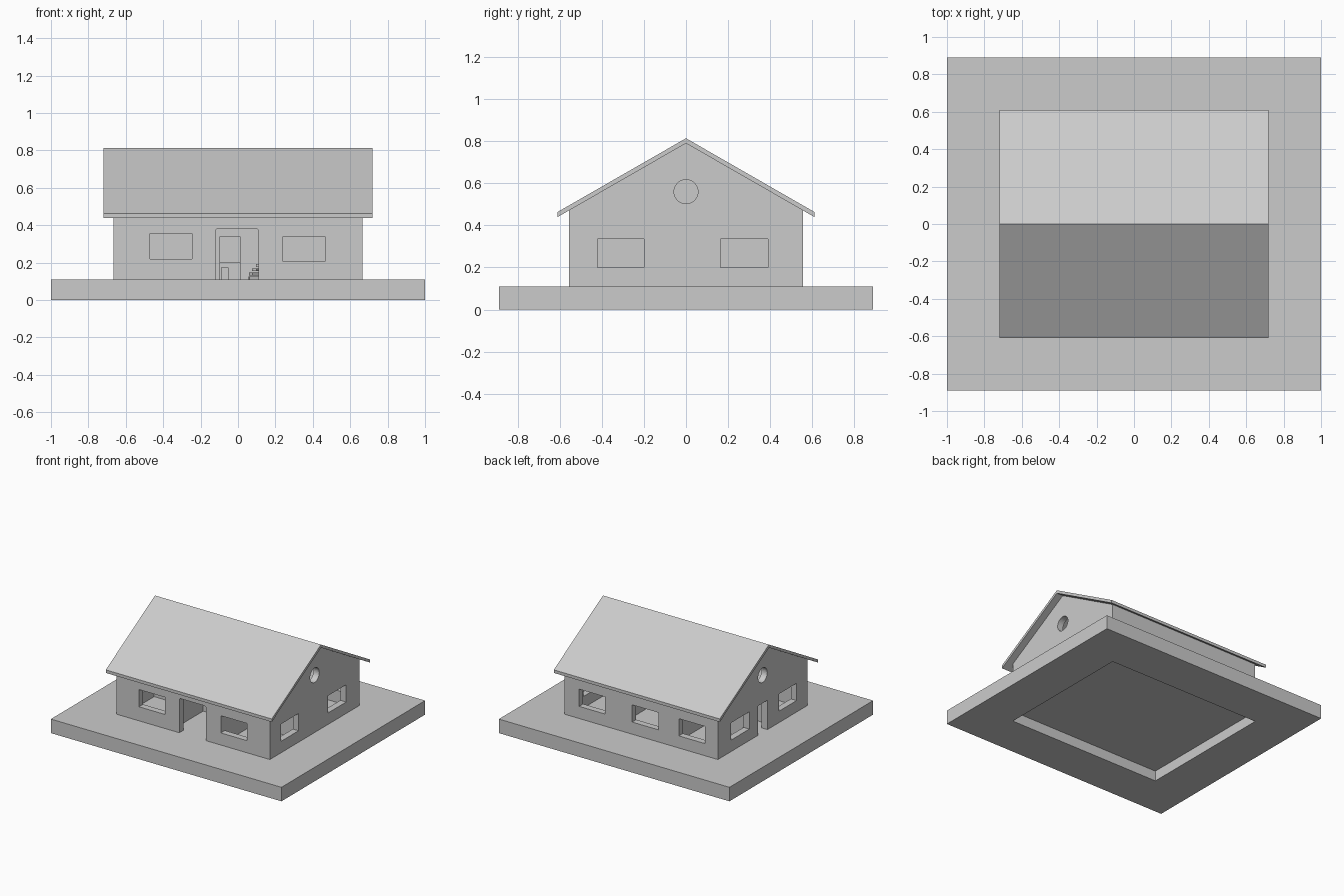
import bpy, bmesh, math
from mathutils import Matrix

cube = bpy.data.objects.get("Cube")
if cube:
    bpy.data.objects.remove(cube, do_unlink=True)

grey = bpy.data.materials.new("light_grey")
grey.use_nodes = True
grey.diffuse_color = (0.6, 0.6, 0.6, 1)
grey.node_tree.nodes["Principled BSDF"].inputs["Base Color"].default_value = (0.6, 0.6, 0.6, 1)


def finish(name, bm):
    bmesh.ops.recalc_face_normals(bm, faces=bm.faces)
    mesh = bpy.data.meshes.new(name)
    bm.to_mesh(mesh)
    bm.free()
    mesh.materials.append(grey)
    ob = bpy.data.objects.new(name, mesh)
    bpy.context.collection.objects.link(ob)
    return ob


def box(name, x0, x1, y0, y1, z0, z1):
    bm = bmesh.new()
    size = Matrix.Diagonal((x1 - x0, y1 - y0, z1 - z0, 1))
    place = Matrix.Translation(((x0 + x1) / 2, (y0 + y1) / 2, (z0 + z1) / 2))
    bmesh.ops.create_cube(bm, size=1, matrix=place @ size)
    return finish(name, bm)


def prism(name, profile, x0, x1):
    """Extrude a (y, z) profile along x."""
    bm = bmesh.new()
    face = bm.faces.new([bm.verts.new((x0, y, z)) for y, z in profile])
    ext = bmesh.ops.extrude_face_region(bm, geom=[face])
    verts = [v for v in ext["geom"] if isinstance(v, bmesh.types.BMVert)]
    bmesh.ops.translate(bm, verts=verts, vec=(x1 - x0, 0, 0))
    return finish(name, bm)


def cut(ob, cutters):
    """Subtract the cutters, bake the result and remove them."""
    for c in cutters:
        c.hide_render = True
        mod = ob.modifiers.new("cut", 'BOOLEAN')
        mod.operation, mod.solver, mod.object = 'DIFFERENCE', 'EXACT', c
    graph = bpy.context.evaluated_depsgraph_get()
    mesh = bpy.data.meshes.new_from_object(ob.evaluated_get(graph))
    ob.modifiers.clear()
    ob.data = mesh
    mesh.materials.clear()
    mesh.materials.append(grey)
    for c in cutters:
        bpy.data.objects.remove(c, do_unlink=True)


# Main dimensions
GROUND, CEILING = 0.11, 0.42
WX, WY, T = 0.665, 0.555, 0.05
RIDGE, SLOPE, ROOF_T = 0.79, 0.574, 0.024
IX, IY = WX - T, WY - T


def roof_z(y):
    return RIDGE - abs(y) * SLOPE


# Plinth, hollow under the house
plinth = box("plinth", -1, 1, -0.89, 0.89, 0, GROUND)
cut(plinth, [box("plinth_hollow", -WX, WX, -WY, WY, -0.1, 0.08)])

# Outer walls with gables
walls = prism("outer_walls", [(-WY, GROUND), (WY, GROUND), (WY, roof_z(WY)),
                              (0, RIDGE), (-WY, roof_z(WY))], -WX, WX)
cutters = [box("rooms", -IX, IX, -IY, IY, 0.05, CEILING),
           box("attic", -IX, IX, -IY, IY, CEILING + 0.02, 1)]

# Front windows, back windows
for x0, x1, z0, z1 in ((-0.47, -0.245, 0.22, 0.355), (0.24, 0.465, 0.205, 0.34)):
    cutters.append(box("front_window", x0, x1, -0.7, -0.48, z0, z1))
for x in (-0.44, -0.035, 0.425):
    cutters.append(box("back_window", x - 0.113, x + 0.113, 0.48, 0.7, 0.205, 0.34))

# Side windows and round gable openings, both ends
for s in (-1, 1):
    x0, x1 = sorted((s * 0.57, s * 0.75))
    for y0, y1 in ((-0.42, -0.2), (0.165, 0.39)):
        cutters.append(box("side_window", x0, x1, y0, y1, 0.2, 0.335))
    bm = bmesh.new()
    bmesh.ops.create_cone(bm, cap_ends=True, segments=32, radius1=0.057, radius2=0.057, depth=0.2,
                          matrix=Matrix.Translation((s * WX, 0, 0.56)) @ Matrix.Rotation(math.pi / 2, 4, 'Y'))
    cutters.append(finish("gable_opening", bm))

# Entrance with softened upper corners, and side door
entrance = box("entrance", -0.12, 0.11, -0.7, -0.48, 0.05, 0.38)
bm = bmesh.new()
bm.from_mesh(entrance.data)
edges = [e for e in bm.edges if all(v.co.z > 0.3 for v in e.verts)
         and abs(e.verts[0].co.y - e.verts[1].co.y) > 0.1]
bmesh.ops.bevel(bm, geom=edges, offset=0.012, segments=3, profile=0.5, affect='EDGES')
bm.to_mesh(entrance.data)
bm.free()
cutters += [entrance, box("side_door", -0.75, -0.57, -0.06, 0.06, 0.05, 0.34)]
cut(walls, cutters)

# Roof: one folded sheet with vertical eave ends
EAVE = 0.61
prism("roof", [(-EAVE, roof_z(EAVE)), (0, RIDGE), (EAVE, roof_z(EAVE)),
               (EAVE, roof_z(EAVE) + ROOF_T), (0, RIDGE + ROOF_T),
               (-EAVE, roof_z(EAVE) + ROOF_T)], -0.72, 0.72)

# Interior partitions
hall_wall = box("hall_wall", -IX, IX, -0.16, -0.14, GROUND, CEILING)
cut(hall_wall, [box("hall_doorway", -0.095, 0.01, -0.3, 0, 0.05, 0.34)])
box("corridor_wall", -IX, IX, 0.13, 0.15, GROUND, CEILING)
for name, x, y0, y1 in (("hall_left_partition", -0.2, -IY, -0.16),
                        ("hall_right_partition", 0.225, -IY, -0.16),
                        ("back_left_partition", 0.25, 0.15, IY),
                        ("back_right_partition", -0.25, 0.15, IY)):
    box(name, x - 0.01, x + 0.01, y0, y1, GROUND, CEILING)
prism("attic_partition", [(-IY, CEILING + 0.02), (IY, CEILING + 0.02),
                          (IY, roof_z(IY)), (0, RIDGE), (-IY, roof_z(IY))], -0.01, 0.01)

# Corridor counter and hall cabinet
box("corridor_counter", -0.15, 0.06, 0.07, 0.13, GROUND, 0.2)
box("hall_cabinet", -0.09, -0.05, -0.12, -0.08, GROUND, 0.175)

# Spiral stair of wedge treads around a post
STEPS, RADIUS = 14, 0.08
CX, CY = 0.135, -0.33
rise = (CEILING - GROUND) / STEPS
bm = bmesh.new()
for i in range(STEPS):
    a = math.pi + i * 0.35
    z = GROUND + i * rise
    ring = [(CX, CY)] + [(CX + RADIUS * math.cos(a + k * 0.2), CY + RADIUS * math.sin(a + k * 0.2))
                         for k in range(3)]
    face = bm.faces.new([bm.verts.new((x, y, z)) for x, y in ring])
    ext = bmesh.ops.extrude_face_region(bm, geom=[face])
    bmesh.ops.translate(bm, vec=(0, 0, rise * 0.7),
                        verts=[v for v in ext["geom"] if isinstance(v, bmesh.types.BMVert)])
bmesh.ops.create_cone(bm, cap_ends=True, segments=12, radius1=0.01, radius2=0.01, depth=CEILING - GROUND,
                      matrix=Matrix.Translation((CX, CY, (CEILING + GROUND) / 2)))
finish("spiral_stair", bm)
